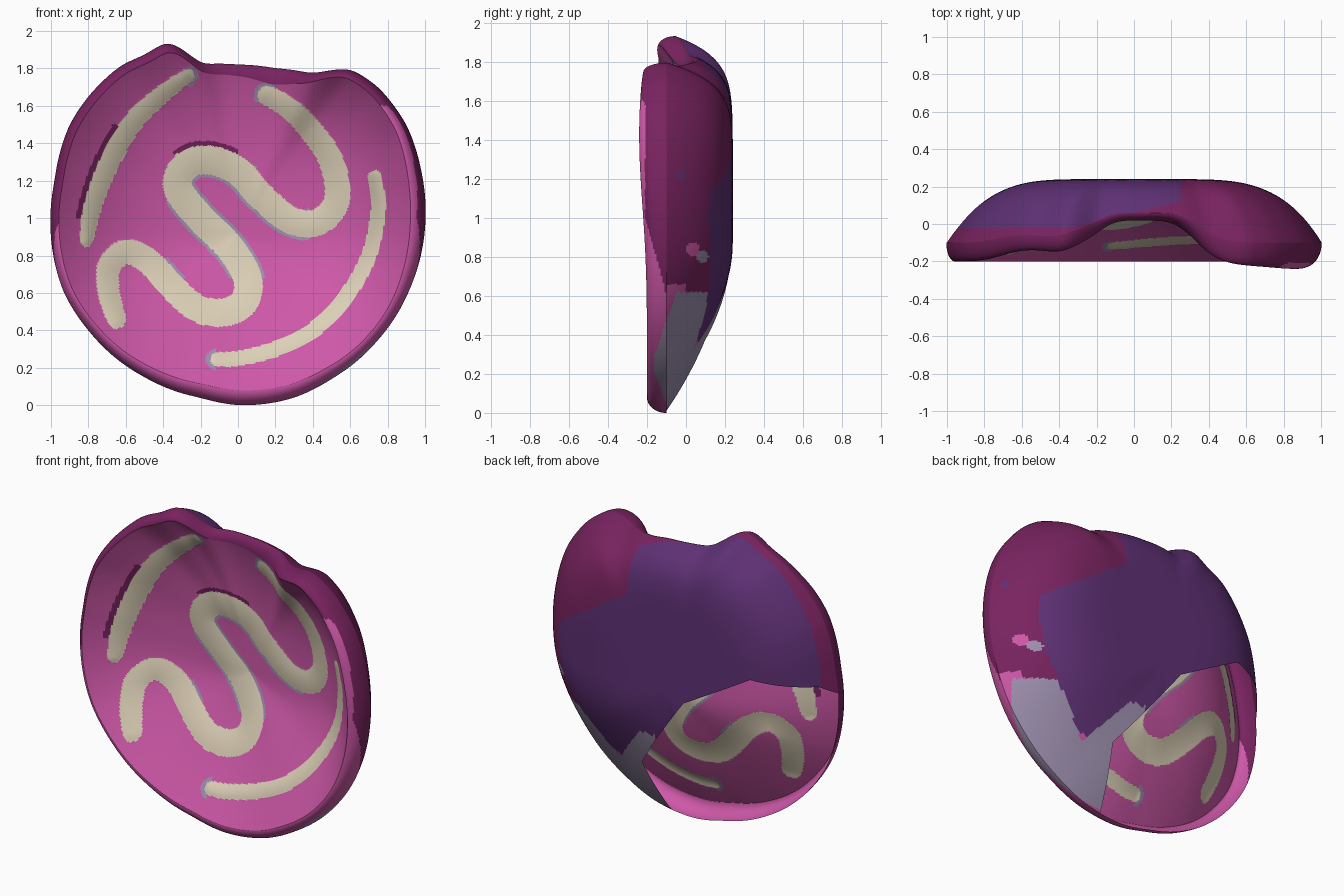
import bpy, bmesh, math
from mathutils import Vector, kdtree

cube = bpy.data.objects.get("Cube")
if cube:
    bpy.data.objects.remove(cube)

N = 480          # steps around the outline
CZ = 0.93        # height of the middle


def material(name, *srgb):
    lin = [((c / 255 + 0.055) / 1.055) ** 2.4 for c in srgb] + [1]
    m = bpy.data.materials.new(name)
    m.use_nodes = True
    m.diffuse_color = lin
    m.node_tree.nodes["Principled BSDF"].inputs["Base Color"].default_value = lin
    return m


MATS = [material("pink", 206, 88, 168), material("cream", 220, 208, 183),
        material("lavender", 157, 143, 174), material("magenta", 120, 35, 95),
        material("purple", 94, 48, 116)]
PINK, CREAM, LAVENDER, MAGENTA, PURPLE = range(5)


def clamp(v):
    return max(0, min(1, v))


def bell(deg, mid, width, power=2):
    d = (deg - mid + 180) % 360 - 180
    return math.exp(-abs(d / width) ** power)


# Outline of the body, as radius by angle
outline = [(1, .95), (.98, 1.25), (.9, 1.5), (.75, 1.7), (.6, 1.8), (.4, 1.77),
           (.2, 1.8), (0, 1.82), (-.2, 1.82), (-.28, 1.89), (-.37, 1.95),
           (-.5, 1.87), (-.62, 1.82), (-.8, 1.65), (-.9, 1.5), (-.98, 1.2),
           (-1, .9), (-.93, .6), (-.8, .4), (-.5, .15), (-.2, .04), (0, 0),
           (.3, .04), (.5, .14), (.75, .35), (.93, .65)]
polar = sorted((math.degrees(math.atan2(z - CZ, x)) % 360, math.hypot(x, z - CZ))
               for x, z in outline)
polar = [(polar[-1][0] - 360, polar[-1][1])] + polar + [(polar[0][0] + 360, polar[0][1])]


def radius_at(deg):
    for (a, ra), (b, rb) in zip(polar, polar[1:]):
        if a <= deg <= b:
            return ra + (rb - ra) * (deg - a) / (b - a)


DEG = [j * 360 / N for j in range(N)]
SIN = [math.sin(math.radians(d)) for d in DEG]
COS = [math.cos(math.radians(d)) for d in DEG]
R = [radius_at(d) for d in DEG]
for _ in range(14):
    R = [(R[j - 1] + 2 * R[j] + R[(j + 1) % N]) / 4 for j in range(N)]

# Front rim and widest edge, by angle; both fall back at the top notch
notch = [bell(d, 86, 21, 4) for d in DEG]
rim_y = [-.2 + .22 * n - .04 * bell(d, 30, 30) + .06 * bell(d, 122, 14)
         for d, n in zip(DEG, notch)]
edge_y = [-.1 + .16 * n + .04 * bell(d, 122, 14) for d, n in zip(DEG, notch)]
rim_k = [.955 - .04 * bell(d, 270, 45) - .02 * n - .035 * bell(d, 76, 10) - .035 * bell(d, 5, 30)
         for d, n in zip(DEG, notch)]
# Steepness of the dish and of the back: gentle at the bottom, blunt elsewhere
rise = [clamp(1 + s) ** 2 * (3 - 2 * clamp(1 + s)) for s in SIN]
dish_n = [1.5 + r * (1.25 + .75 * max(0, c)) for r, c in zip(rise, COS)]
back_n = [1.95 + 2.85 * r + 5 * max(0, s) ** 2 for r, s in zip(rise, SIN)]


def at(j, r, y):
    return Vector((r * COS[j], y, CZ + r * SIN[j]))


def dish_point(j, p):
    return at(j, p * rim_k[j] * R[j], .13 + (rim_y[j] - .13) * p ** dish_n[j])


def lip_point(j, t):
    k = rim_k[j] + (1 - rim_k[j]) * math.sin(t * math.pi / 2)
    return at(j, k * R[j], rim_y[j] + (edge_y[j] - rim_y[j]) * (1 - math.cos(t * math.pi / 2)))


def back_point(j, t):
    p = 1 - t * t
    return at(j, p * R[j], .24 + (edge_y[j] - .24) * p ** back_n[j])


def sheet(name, point, steps, rule, reshape=None):
    """Closed rings of quads, coloured by a rule on each face centre."""
    bm = bmesh.new()
    rows = [[bm.verts.new(point(j, i / steps)) for j in range(N)] for i in range(steps + 1)]
    for a, b in zip(rows, rows[1:]):
        for j in range(N):
            k = (j + 1) % N
            bm.faces.new((a[j], b[j], b[k], a[k]))
    bmesh.ops.remove_doubles(bm, verts=bm.verts, dist=1e-5)
    if reshape:
        reshape(bm)
    for f in bm.faces:
        f.material_index = rule(f.calc_center_median())
        f.smooth = True
    me = bpy.data.meshes.new(name)
    bm.to_mesh(me)
    bm.free()
    for m in MATS:
        me.materials.append(m)
    bpy.context.collection.objects.link(bpy.data.objects.new(name, me))


# Winding bands on the dish, thinner towards both ends
def band(points, end, mid):
    pts = [Vector(p) for p in points]
    pts = [2 * pts[0] - pts[1]] + pts + [2 * pts[-1] - pts[-2]]
    out = []
    for a, b, c, d in zip(pts, pts[1:], pts[2:], pts[3:]):
        for i in range(16):
            t = i / 16
            out.append(.5 * (2 * b + (c - a) * t + (2 * a - 5 * b + 4 * c - d) * t * t
                             + (3 * b - a - 3 * c + d) * t ** 3))
    tree = kdtree.KDTree(len(out))
    for i, p in enumerate(out):
        tree.insert((p.x, 0, p.y), i)
    tree.balance()
    half = [end + (mid - end) * math.sin(math.pi * i / len(out)) ** .6 for i in range(len(out))]
    return tree, half


winding = band([(-.65, .46), (-.69, .6), (-.69, .74), (-.6, .82), (-.48, .77), (-.35, .63),
                (-.22, .52), (-.08, .495), (.03, .55), (.05, .68), (-.05, .85), (-.2, 1),
                (-.32, 1.16), (-.28, 1.28), (-.15, 1.31), (0, 1.25), (.12, 1.12), (.28, .99),
                (.43, .98), (.53, 1.1), (.5, 1.3), (.39, 1.47), (.27, 1.59), (.15, 1.66)], .05, .078)
upper = band([(-.81, .88), (-.78, 1.05), (-.7, 1.27), (-.57, 1.5), (-.42, 1.65), (-.26, 1.77)],
             .033, .055)
lower = band([(.73, 1.22), (.75, 1.05), (.7, .8), (.57, .57), (.4, .4), (.2, .3), (0, .25),
              (-.12, .245)], .036, .043)
BANDS = [winding, upper, lower]


def gap(b, c):
    near, i, d = b[0].find((c.x, 0, c.z))
    return d - b[1][i], near, b[1][i]


def raise_bands(bm):
    for v in bm.verts:
        for b in BANDS:
            d, _, half = gap(b, v.co)
            if d < 0:
                v.co.y -= .007 * (1 - (1 + d / half) ** 2)


def dish_colour(c):
    gaps = [gap(b, c) for b in BANDS]
    if any(g[0] < 0 for g in gaps):
        return CREAM
    (wide, near, _), (up, up_near, _), (low, _, _) = gaps
    if wide < .025 and c.z > 1.34 and -.35 < c.x < 0:
        return MAGENTA
    if up < .028 and 1.0 < c.z < 1.5 and c.x < up_near.x:
        return MAGENTA
    if wide < .016 and .68 < c.z < 1.28 and abs(c.x) < .38 and (c.x < .1 or c.x < near.x or c.z < .85):
        return LAVENDER
    if low < .022 and c.x < -.12 or up < .02 and c.x > -.26 or wide < .022 and c.z > 1.62 and c.x < .2:
        return LAVENDER
    return PINK


def shell_colour(c):
    x, y, z = c
    if x > .6:
        # Small marks on the left side
        if math.hypot(y - .035, z - .84) < .035:
            return PINK
        if math.hypot(y - .085, z - .8) < .03:
            return LAVENDER
        if math.hypot(y + .03, z - 1.22) < .022:
            return PURPLE
    if z < .62 and x > .08:
        front = -.16 + .35 * max(0, z - .3) + .4 * max(0, .2 - z)
        if y > front and z < .33 + 1.2 * min(.24, abs(x - .43)):
            return LAVENDER
        return PURPLE if y > .06 else PINK
    if z < .66 and y < 0:
        return PINK
    if x > .25:
        return PURPLE if y > .12 and z < 1.47 - .65 * (x - .28) else MAGENTA
    limit = -.02 + .14 * clamp((x + .35) / .6) * (z > 1.5)
    return PURPLE if y > limit else MAGENTA


def lip_colour(c):
    if c.z < .62:
        return LAVENDER if shell_colour(c) == LAVENDER else PINK
    return PINK if c.z < 1.6 and c.y < -.21 + .1 * clamp((1 - c.z) / .35) else MAGENTA


# Opening low on the right of the back, cut with straight edges
HOLE = [Vector(p) for p in [(.24, .37), (-.15, .9), (-.6, 1.16), (-.93, 1.12),
                            (-1.2, .9), (-1.2, -.2), (.13, -.2)]]
SIDES = list(zip(HOLE, HOLE[1:] + HOLE[:1]))


def inside(c):
    hit = False
    for a, b in SIDES:
        if (a.y > c.z) != (b.y > c.z) and c.x < a.x + (b.x - a.x) * (c.z - a.y) / (b.y - a.y):
            hit = not hit
    return hit


def cut_hole(bm):
    for a, b in SIDES:
        d = b - a
        bmesh.ops.bisect_plane(bm, geom=bm.verts[:] + bm.edges[:] + bm.faces[:], dist=1e-5,
                               plane_co=(a.x, 0, a.y), plane_no=(-d.y, 0, d.x))
    gone = [f for f in bm.faces if inside(f.calc_center_median())]
    bmesh.ops.delete(bm, geom=gone, context='FACES')


sheet("front_dish", dish_point, 115, dish_colour, raise_bands)
sheet("rim_lip", lip_point, 16, lip_colour)
sheet("back_shell", back_point, 60, shell_colour, cut_hole)
